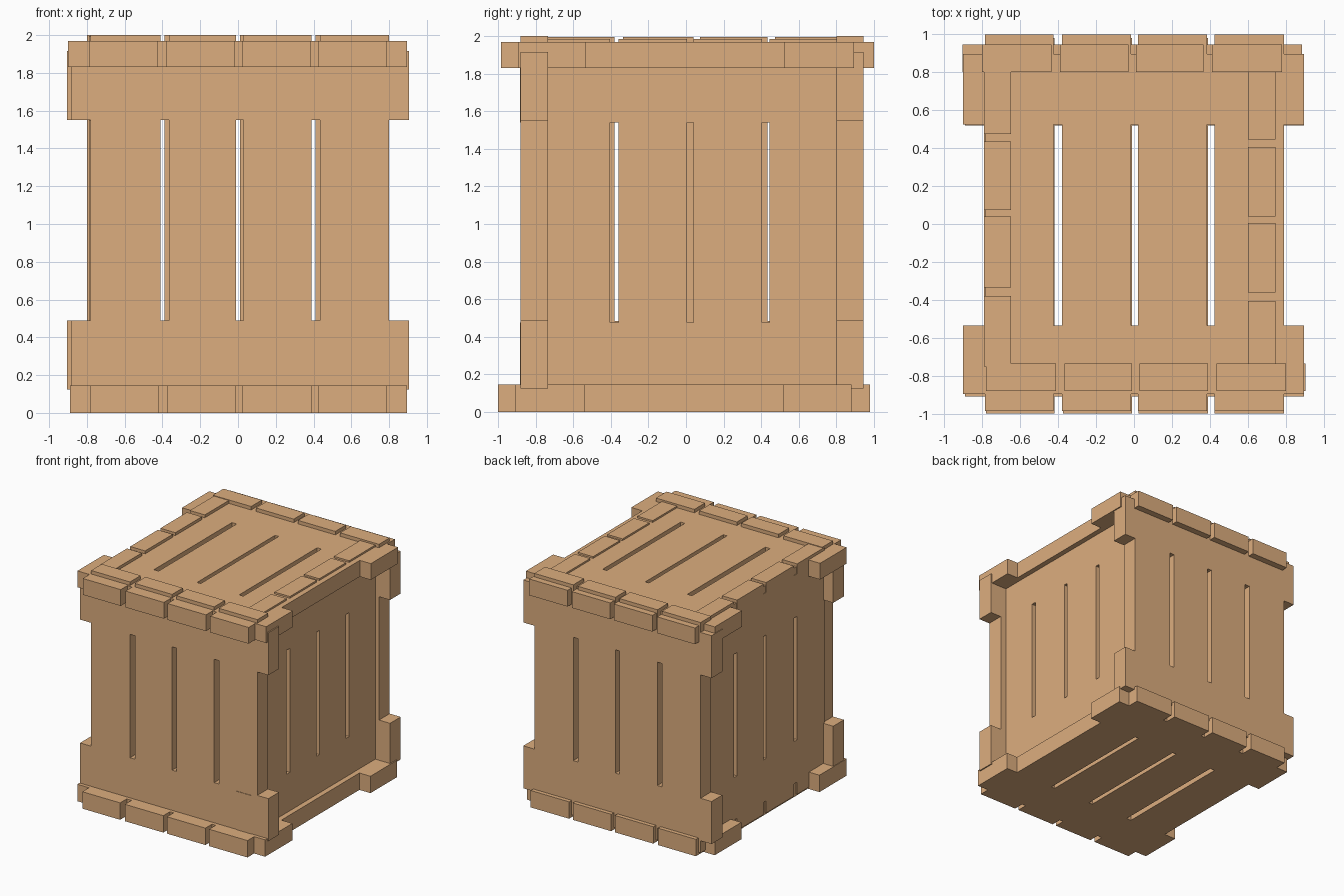
import bpy
import bmesh

if "Cube" in bpy.data.objects:
    bpy.data.objects.remove(bpy.data.objects["Cube"])

wood = bpy.data.materials.new("wood")
wood.diffuse_color = (0.72, 0.42, 0.21, 1.0)
wood.use_nodes = True
wood.node_tree.nodes["Principled BSDF"].inputs["Base Color"].default_value = wood.diffuse_color


def panel(name, cols, rows, depth, axes):
    """Slatted panel: cols = ear, 4 planks with 3 gaps, ear; rows = tooth, batten, middle, batten, tooth.
    axes gives the world axis of (across, along, thickness)."""
    bm = bmesh.new()

    def vert(u, v):
        co = [0.0, 0.0, 0.0]
        for axis, value in zip(axes, (u, v, depth[0])):
            co[axis] = value
        return bm.verts.new(co)

    for i in range(9):
        for j in range(5):
            plank, batten = i % 2 == 1, j in (1, 3)
            if plank or batten:
                u0, u1, v0, v1 = cols[i], cols[i + 1], rows[j], rows[j + 1]
                bm.faces.new([vert(u0, v0), vert(u1, v0), vert(u1, v1), vert(u0, v1)])
    bmesh.ops.remove_doubles(bm, verts=bm.verts[:], dist=1e-5)

    # give the flat outline its board thickness
    ext = bmesh.ops.extrude_face_region(bm, geom=bm.faces[:], use_keep_orig=True)
    move = [0.0, 0.0, 0.0]
    move[axes[2]] = depth[1] - depth[0]
    top = [g for g in ext["geom"] if isinstance(g, bmesh.types.BMVert)]
    bmesh.ops.translate(bm, verts=top, vec=move)
    bmesh.ops.recalc_face_normals(bm, faces=bm.faces[:])

    mesh = bpy.data.meshes.new(name)
    bm.to_mesh(mesh)
    bm.free()
    mesh.materials.append(wood)
    bpy.context.collection.objects.link(bpy.data.objects.new(name, mesh))


X, Y, Z = 0, 1, 2

# floor and lid
panel("bottom_panel", [-0.89, -0.78, -0.42, -0.375, -0.01, 0.025, 0.39, 0.425, 0.79, 0.895],
      [-1.0, -0.91, -0.54, 0.52, 0.88, 0.98], (0.0, 0.145), (X, Y, Z))
panel("top_panel", [-0.9, -0.785, -0.425, -0.38, -0.015, 0.02, 0.385, 0.425, 0.79, 0.895],
      [-0.985, -0.895, -0.535, 0.525, 0.895, 1.0], (1.83, 1.97), (X, Y, Z))

# front and back: the same panel turned half way round
front_cols = [-0.885, -0.78, -0.41, -0.365, -0.01, 0.03, 0.39, 0.435, 0.80, 0.905]
upright_rows = [0.02, 0.125, 0.49, 1.55, 1.915, 2.0]
panel("front_panel", front_cols, upright_rows, (-0.88, -0.735), (X, Z, Y))
panel("back_panel", [-c for c in reversed(front_cols)], upright_rows, (0.80, 0.945), (X, Z, Y))

# sides, set slightly unevenly between front and back
panel("right_panel", [-0.884, -0.78, -0.405, -0.36, 0.005, 0.04, 0.405, 0.445, 0.815, 0.91],
      [0.01, 0.115, 0.475, 1.54, 1.905, 1.985], (0.60, 0.745), (Y, Z, X))
panel("left_panel", [-0.86, -0.75, -0.38, -0.335, 0.04, 0.075, 0.435, 0.475, 0.84, 0.925],
      [0.015, 0.12, 0.485, 1.545, 1.91, 1.995], (-0.79, -0.648), (Y, Z, X))
